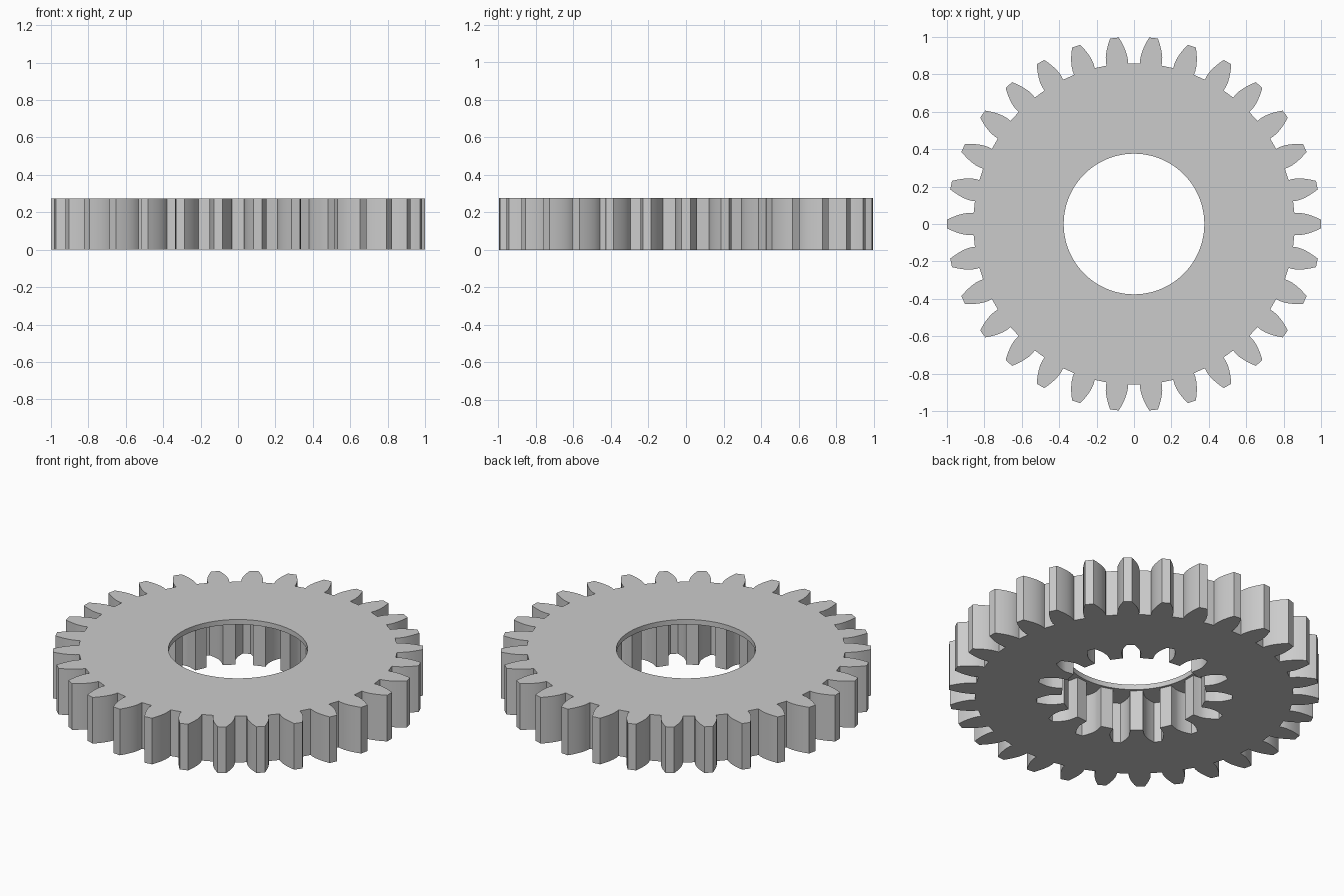
import bpy
import bmesh
from math import pi, cos, sin, tan, acos, sqrt, radians

MODULE = 0.0625          # tooth size shared by the rim and the socket
HEIGHT = 0.275
LIP = 0.03               # thin plate left above the socket
BORE = 0.376

if "Cube" in bpy.data.objects:
    bpy.data.objects.remove(bpy.data.objects["Cube"])


def involute(angle):
    return tan(angle) - angle


def gear_profile(teeth, steps=5):
    """Outline of an involute gear with a tooth centred on +x."""
    pitch = MODULE * teeth / 2
    base = pitch * cos(radians(20))
    tip, root = pitch + MODULE, pitch - 1.25 * MODULE
    half = pi / (2 * teeth) + involute(radians(20))
    # flank runs radially from the root to the base circle, then curves in
    flank = [(root, half)]
    for i in range(steps + 1):
        t = i / steps
        r = sqrt(base ** 2 + (tip ** 2 - base ** 2) * t)
        flank.append((r, half - involute(acos(min(1, base / r)))))
    points = []
    for k in range(teeth):
        mid = 2 * pi * k / teeth
        polar = [(r, mid - a) for r, a in flank]
        polar += [(r, mid + a) for r, a in reversed(flank)]
        points += [(r * cos(a), r * sin(a)) for r, a in polar]
    return points


def prism(name, points, bottom, top):
    """Solid made by raising a flat outline."""
    bm = bmesh.new()
    face = bm.faces.new([bm.verts.new((x, y, bottom)) for x, y in points])
    raised = bmesh.ops.extrude_face_region(bm, geom=[face])["geom"]
    verts = [v for v in raised if isinstance(v, bmesh.types.BMVert)]
    bmesh.ops.translate(bm, verts=verts, vec=(0, 0, top - bottom))
    bmesh.ops.recalc_face_normals(bm, faces=bm.faces)
    mesh = bpy.data.meshes.new(name)
    bm.to_mesh(mesh)
    bm.free()
    obj = bpy.data.objects.new(name, mesh)
    bpy.context.collection.objects.link(obj)
    return obj


def cut(target, cutter):
    cutter.hide_render = True
    mod = target.modifiers.new("cut", "BOOLEAN")
    mod.operation, mod.solver, mod.object = "DIFFERENCE", "EXACT", cutter
    bpy.context.view_layer.objects.active = target
    bpy.ops.object.modifier_apply(modifier=mod.name)
    bpy.data.objects.remove(cutter)


# Plain grey finish
grey = bpy.data.materials.new("plain_grey")
grey.use_nodes = True
colour = (0.6, 0.6, 0.6, 1)
grey.diffuse_color = colour
grey.node_tree.nodes["Principled BSDF"].inputs["Base Color"].default_value = colour

# Toothed wheel
wheel = prism("gear_wheel", gear_profile(30), 0, HEIGHT)
wheel.data.materials.append(grey)

# Toothed socket opening downwards, then the round bore through the lip
cut(wheel, prism("socket_cutter", gear_profile(15), -0.1, HEIGHT - LIP))
circle = [(BORE * cos(2 * pi * i / 96), BORE * sin(2 * pi * i / 96)) for i in range(96)]
cut(wheel, prism("bore_cutter", circle, -0.1, HEIGHT + 0.1))

# Smooth flanks with sharp edges
bpy.ops.object.select_all(action="DESELECT")
wheel.select_set(True)
bpy.context.view_layer.objects.active = wheel
bpy.ops.object.shade_smooth_by_angle(angle=radians(30))
